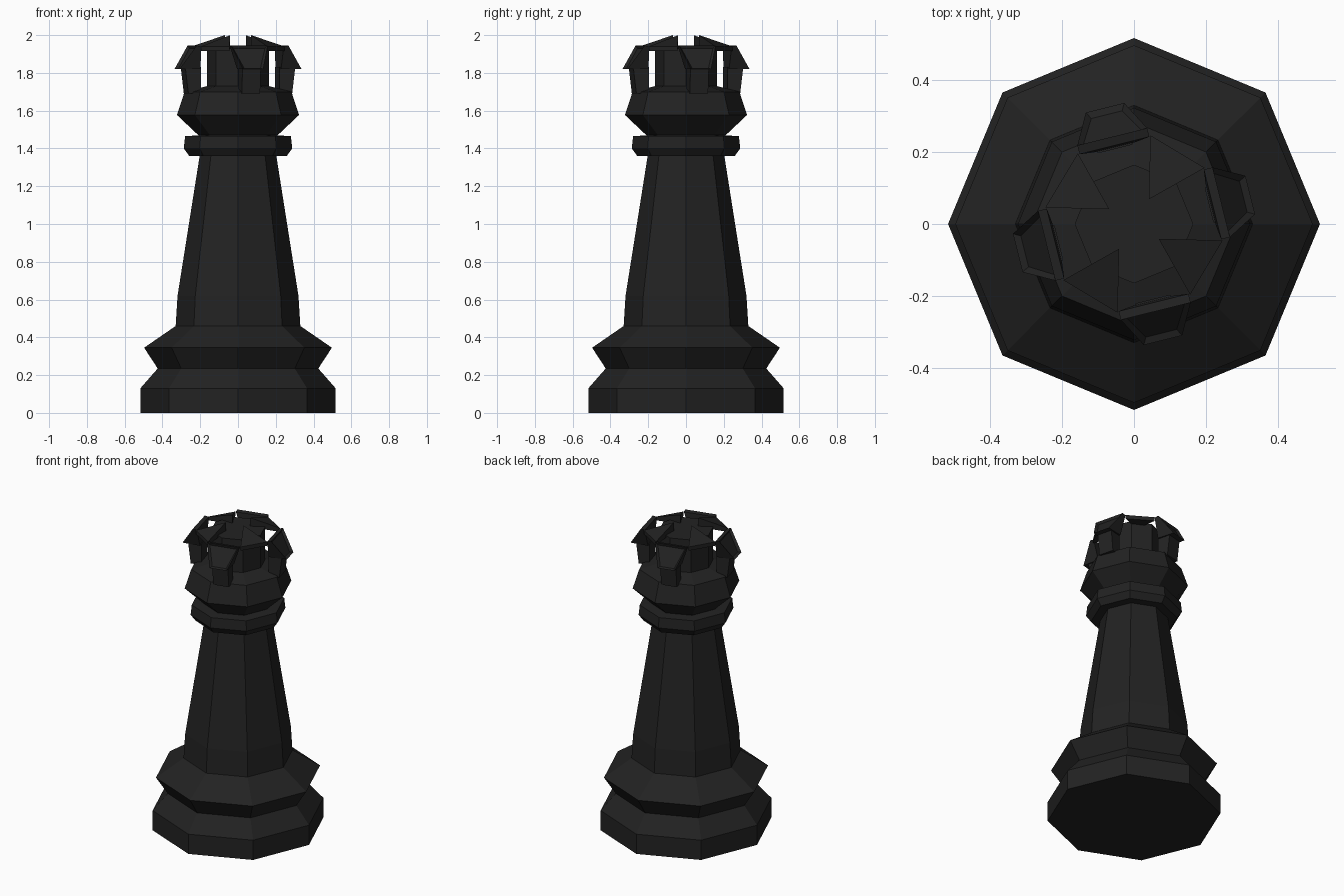
import bpy, bmesh
from math import cos, sin, pi, radians
from mathutils import Matrix

if "Cube" in bpy.data.objects:
    bpy.data.objects.remove(bpy.data.objects["Cube"])

mat = bpy.data.materials.new("black")
mat.diffuse_color = (0.016, 0.016, 0.016, 1)
mat.use_nodes = True
mat.node_tree.nodes["Principled BSDF"].inputs["Base Color"].default_value = mat.diffuse_color


def finish(name, bm):
    bmesh.ops.recalc_face_normals(bm, faces=bm.faces)
    me = bpy.data.meshes.new(name)
    bm.to_mesh(me)
    bm.free()
    me.materials.append(mat)
    ob = bpy.data.objects.new(name, me)
    bpy.context.collection.objects.link(ob)
    return ob


def lathe(name, profile, n=8):
    """Closed eight-sided turned solid from (radius, height) points."""
    bm = bmesh.new()
    rings = [[bm.verts.new((r * cos(2 * pi * i / n), r * sin(2 * pi * i / n), z))
              for i in range(n)] for r, z in profile]
    for a, b in zip(rings, rings[1:]):
        for i in range(n):
            j = (i + 1) % n
            bm.faces.new((a[i], a[j], b[j], b[i]))
    bm.faces.new(rings[0][::-1])
    bm.faces.new(rings[-1])
    finish(name, bm)


def loft(bm, a, b):
    """Solid between two matching point loops; returns the face on loop b."""
    va, vb = [bm.verts.new(p) for p in a], [bm.verts.new(p) for p in b]
    n = len(a)
    bm.faces.new(va[::-1])
    cap = bm.faces.new(vb)
    for i in range(n):
        j = (i + 1) % n
        bm.faces.new((va[i], va[j], vb[j], vb[i]))
    return cap


def quad(r0, w0, z0, r1, w1, z1):
    """Upright trapezoid facing +x: bottom and top radius, half width, height."""
    return [(r0, -w0, z0), (r0, w0, z0), (r1, w1, z1), (r1, -w1, z1)]


# turned parts
lathe("base_and_shaft", [(.517, 0), (.517, .13), (.425, .235), (.497, .345),
                         (.33, .46), (.32, .62), (.203, 1.36), (.203, 1.42)])
lathe("collar", [(.2, 1.36), (.258, 1.36), (.287, 1.40), (.28, 1.465), (.2, 1.47)])
lathe("head", [(.203, 1.42), (.21, 1.47), (.323, 1.577), (.283, 1.70),
               (.165, 1.73), (.165, 1.945)])

# crown: four flared tabs on stems, alternating with four leaves pointing inward
for k in range(4):
    turn = Matrix.Rotation(radians(14 + 90 * k), 4, 'Z')

    bm = bmesh.new()
    loft(bm, quad(.215, .05, 1.69, .215, .05, 1.83),
         quad(.283, .05, 1.69, .30, .05, 1.83))
    finish("crown_stem", bm).data.transform(turn)

    bm = bmesh.new()
    face = loft(bm, quad(.22, .06, 1.82, .225, .10, 1.94),
                quad(.333, .055, 1.82, .25, .10, 1.945))
    bmesh.ops.recalc_face_normals(bm, faces=bm.faces)
    bmesh.ops.inset_individual(bm, faces=[face], thickness=.018, depth=-.014)
    finish("crown_tab", bm).data.transform(turn)

    bm = bmesh.new()
    top = [(.235, -.088, 1.94), (.235, .088, 1.94), (.08, 0, 2.0)]
    under = [(.235, -.088, 1.915), (.235, .088, 1.915), (.08, 0, 1.94)]
    loft(bm, under, top)
    finish("crown_leaf", bm).data.transform(Matrix.Rotation(radians(45), 4, 'Z') @ turn)
